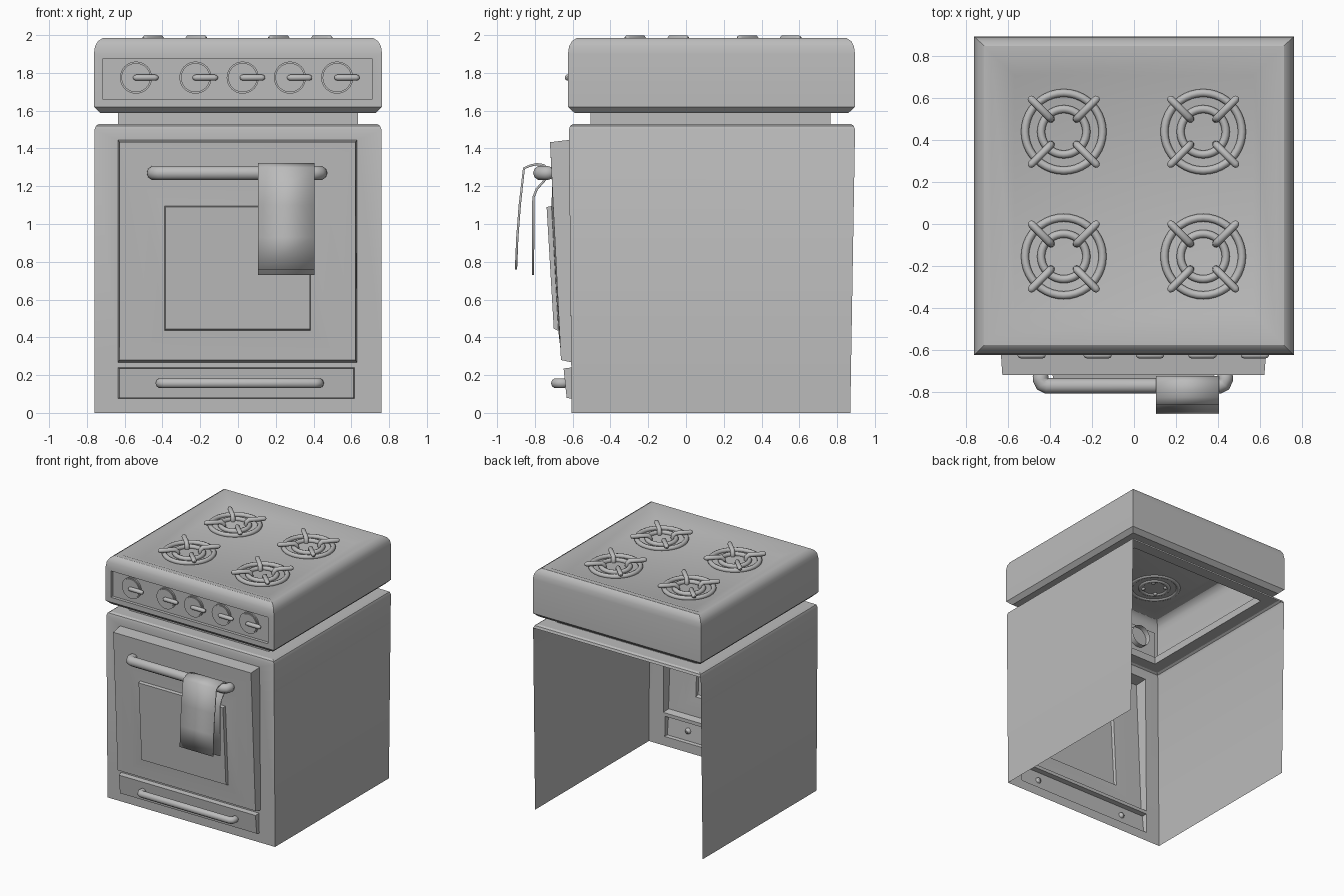
import bpy, bmesh, math
from mathutils import Matrix, Vector

if "Cube" in bpy.data.objects:
    bpy.data.objects.remove(bpy.data.objects["Cube"])

grey = bpy.data.materials.new("grey enamel")
grey.use_nodes = True
COLOR = (0.5, 0.5, 0.5, 1)
grey.diffuse_color = COLOR
grey.node_tree.nodes["Principled BSDF"].inputs["Base Color"].default_value = COLOR


def finish(ob, angle=30):
    ob.data.materials.clear()
    ob.data.materials.append(grey)
    bpy.ops.object.select_all(action='DESELECT')
    ob.select_set(True)
    bpy.context.view_layer.objects.active = ob
    if ob.type == 'CURVE':
        bpy.ops.object.convert(target='MESH')
    bpy.ops.object.shade_smooth_by_angle(angle=math.radians(angle))
    return bpy.context.view_layer.objects.active


def mesh_object(name, bm):
    me = bpy.data.meshes.new(name)
    bm.to_mesh(me)
    bm.free()
    ob = bpy.data.objects.new(name, me)
    bpy.context.collection.objects.link(ob)
    return ob


def pipe(name, paths, radius):
    """Round tubes along polylines, with domed ends."""
    cu = bpy.data.curves.new(name, 'CURVE')
    cu.dimensions = '3D'
    cu.bevel_depth = radius
    cu.bevel_resolution = 3
    cu.use_fill_caps = True
    for path in paths:
        pts = [Vector(p) for p in path]
        d0 = (pts[0] - pts[1]).normalized() * radius
        d1 = (pts[-1] - pts[-2]).normalized() * radius
        row = [(pts[0], .3), (pts[0] - d0 * .3, .75), (pts[0] - d0, 1)]
        row += [(p, 1) for p in pts[1:-1]]
        row += [(pts[-1] - d1, 1), (pts[-1] - d1 * .3, .75), (pts[-1], .3)]
        sp = cu.splines.new('POLY')
        sp.points.add(len(row) - 1)
        for sp_pt, (co, r) in zip(sp.points, row):
            sp_pt.co = (*co, 1)
            sp_pt.radius = r
    ob = bpy.data.objects.new(name, cu)
    bpy.context.collection.objects.link(ob)
    return finish(ob, 50)


def bridge(bm, a, b, skip=()):
    for i in range(4):
        if i not in skip:
            bm.faces.new((a[i], a[(i + 1) % 4], b[(i + 1) % 4], b[i]))


def stack(bm, rings, open_sides, cap=False):
    """Rectangular rings (half width, front, back, z) joined upward; side 0 is front, 2 back."""
    loops = [[bm.verts.new(p) for p in ((-x, f, z), (x, f, z), (x, b, z), (-x, b, z))]
             for x, f, b, z in rings]
    for i in range(len(loops) - 1):
        bridge(bm, loops[i], loops[i + 1], open_sides.get(i, ()))
    if cap:
        bm.faces.new(loops[-1])


def frames(bm, rects):
    """Nested upright rectangles (x0, x1, z0, z1, y low, y high), closed by the last."""
    loops = [[bm.verts.new(p) for p in ((x0, ya, z0), (x1, ya, z0), (x1, yb, z1), (x0, yb, z1))]
             for x0, x1, z0, z1, ya, yb in rects]
    for a, b in zip(loops, loops[1:]):
        bridge(bm, a, b)
    bm.faces.new(loops[-1])


def weld(bm):
    bmesh.ops.remove_doubles(bm, verts=bm.verts, dist=1e-4)


def front_y(z):
    return -.605 - .01 * z


# Oven body: open back and bottom, with door and drawer pressed into the front
SPLIT, TOP = .255, 1.5
bm = bmesh.new()
stack(bm, [(.76, front_y(0), .87, 0),
           (.76, front_y(SPLIT), .874, SPLIT),
           (.76, front_y(TOP), .895, TOP),
           (.752, -.613, .888, 1.52),
           (.735, -.598, .873, 1.53),
           (.635, -.505, .765, 1.53),
           (.635, -.505, .765, 1.59)], {0: (0, 2), 1: (0, 2)})
frames(bm, [(-.76, .76, SPLIT, TOP, front_y(SPLIT), front_y(TOP)),
            (-.635, .63, .268, 1.445, front_y(.27), front_y(1.44)),
            (-.628, .622, .28, 1.433, -.662, -.72),
            (-.5, .49, .34, 1.2, -.665, -.709),
            (-.39, .385, .435, 1.095, -.676, -.712),
            (-.385, .38, .445, 1.09, -.7, -.738)])
frames(bm, [(-.76, .76, 0, SPLIT, front_y(0), front_y(SPLIT)),
            (-.635, .617, .075, .24, front_y(.075), front_y(.24)),
            (-.628, .612, .08, .235, -.632, -.648)])
weld(bm)
finish(mesh_object("oven_body", bm))

# Cooktop housing with a sunken hob and a recessed control panel
bm = bmesh.new()
stack(bm, [(.635, -.505, .765, 1.59),
           (.73, -.59, .86, 1.588),
           (.763, -.625, .895, 1.62),
           (.763, -.625, .895, 1.9),
           (.757, -.619, .889, 1.94),
           (.742, -.604, .875, 1.968),
           (.715, -.578, .85, 1.985),
           (.68, -.54, .81, 1.985),
           (.57, -.43, .71, 1.94)], {2: (0,)}, cap=True)
frames(bm, [(-.763, .763, 1.62, 1.9, -.625, -.625),
            (-.715, .71, 1.66, 1.876, -.625, -.625),
            (-.715, .71, 1.66, 1.876, -.6, -.6)])
weld(bm)
finish(mesh_object("cooktop_housing", bm))

# Burners: two rings and four diagonal support bars each
for bx in (-.335, .33):
    for by in (-.155, .44):
        for label, r in (("outer", .185), ("inner", .108)):
            bpy.ops.mesh.primitive_torus_add(major_radius=r, minor_radius=.019,
                                             major_segments=40, minor_segments=8,
                                             location=(bx, by, 1.948))
            bpy.context.object.name = label + "_burner_ring"
            finish(bpy.context.object, 60)
        bars = []
        for k in range(4):
            a = math.radians(45 + 90 * k)
            c, s = math.cos(a), math.sin(a)
            bars.append([(bx + r * c, by + r * s, z) for r, z in
                         ((.085, 1.925), (.088, 1.965), (.105, 1.982), (.235, 1.982))])
        pipe("burner_support", bars, .018)

# Control knobs, hollow at the back, each with a pointer
for kx in (-.54, -.225, .025, .275, .525):
    bm = bmesh.new()
    bmesh.ops.create_cone(bm, cap_ends=True, segments=32, radius1=.085, radius2=.085, depth=.065,
                          matrix=Matrix.Translation((kx, -.5875, 1.775)) @ Matrix.Rotation(math.pi / 2, 4, 'X'))
    caps = [f for f in bm.faces if len(f.verts) > 4]
    front, back = sorted(caps, key=lambda f: f.calc_center_median().y)
    bmesh.ops.delete(bm, geom=[back], context='FACES_ONLY')
    bmesh.ops.bevel(bm, geom=list(front.edges), offset=.008, segments=2, affect='EDGES')
    finish(mesh_object("control_knob", bm))
    pipe("knob_pointer", [[(kx - .015, -.625, 1.775), (kx + .05, -.625, 1.775),
                           (kx + .118, -.625, 1.775)]], .017)


def handle(name, x0, x1, z, y, wall, r):
    c = r * .8
    pipe(name, [[(x0, wall, z), (x0, y + c, z), (x0 + c * .3, y + c * .3, z), (x0 + c, y, z),
                 (x1 - c, y, z), (x1 - c * .3, y + c * .3, z), (x1, y + c, z), (x1, wall, z)]], r)


handle("door_handle", -.445, .435, 1.27, -.772, -.69, .038)
handle("drawer_handle", -.41, .428, .157, -.688, -.62, .027)

# Towel draped over the door handle
drape = [(-.9, .76), (-.893, .93), (-.88, 1.1), (-.858, 1.295), (-.825, 1.309), (-.79, 1.317),
         (-.755, 1.312), (-.732, 1.295), (-.73, 1.265), (-.75, 1.23), (-.79, 1.185),
         (-.808, 1.14), (-.81, .73)]
bm = bmesh.new()
rows = [[bm.verts.new((x, y, z)) for x in (.105, .405)] for y, z in drape]
for a, b in zip(rows, rows[1:]):
    bm.faces.new((a[0], a[1], b[1], b[0]))
towel = mesh_object("towel", bm)
solid = towel.modifiers.new("thickness", 'SOLIDIFY')
solid.thickness = .012
solid.offset = 0
finish(towel, 40)
